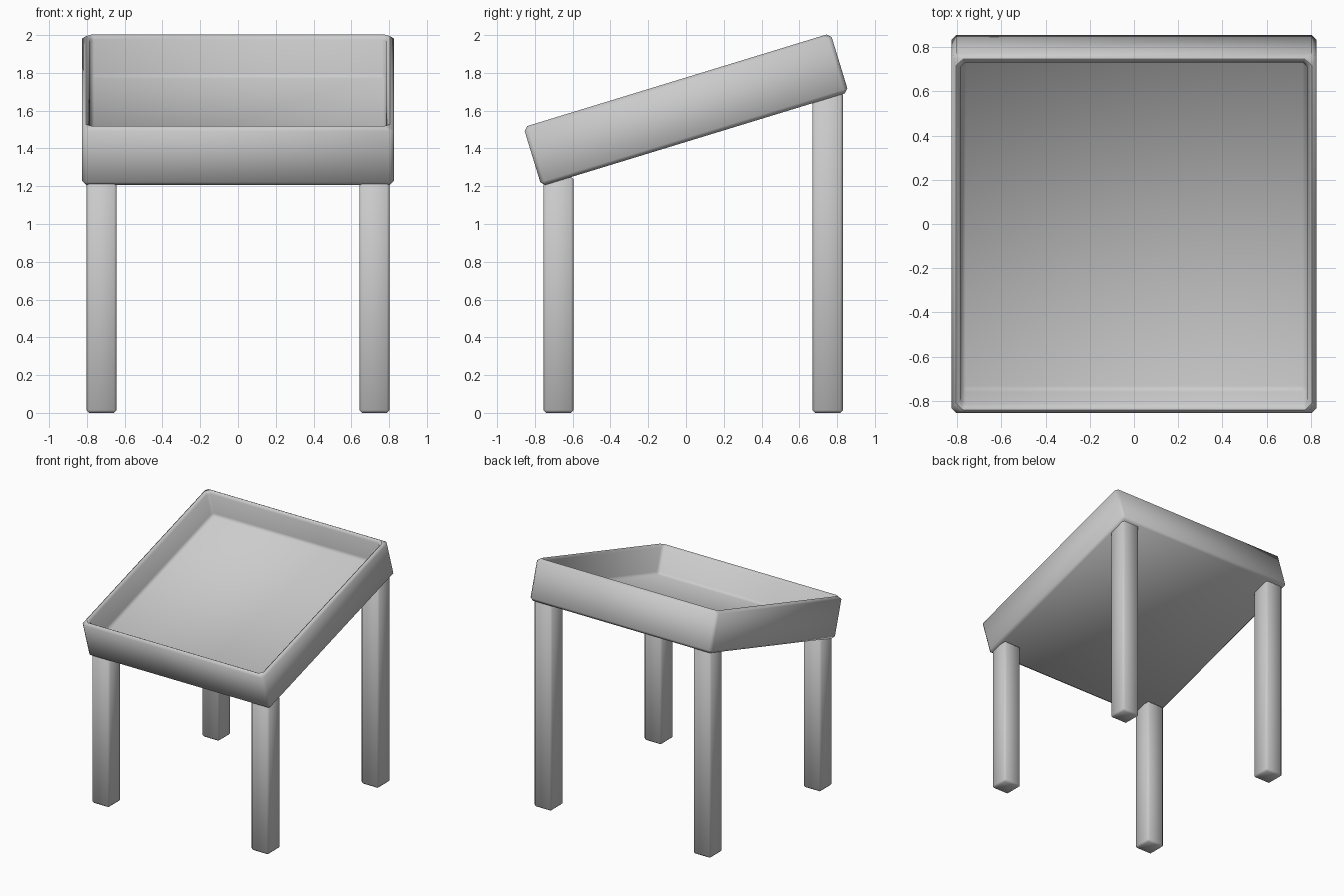
import bpy, bmesh, math
from mathutils import Matrix

if "Cube" in bpy.data.objects:
    bpy.data.objects.remove(bpy.data.objects["Cube"])


def finish(name, bm, bevel):
    """Chamfer all edges of the mesh and make a smooth shaded object from it."""
    bmesh.ops.bevel(bm, geom=bm.edges[:], offset=bevel, segments=1,
                    affect='EDGES', clamp_overlap=True)
    bmesh.ops.recalc_face_normals(bm, faces=bm.faces[:])
    for f in bm.faces:
        f.smooth = True
    mesh = bpy.data.meshes.new(name)
    bm.to_mesh(mesh)
    bm.free()
    obj = bpy.data.objects.new(name, mesh)
    bpy.context.collection.objects.link(obj)
    return obj


def box(size):
    bm = bmesh.new()
    bmesh.ops.create_cube(bm, size=1)
    bmesh.ops.scale(bm, vec=size, verts=bm.verts[:])
    return bm


# Tilted tray: a box with its top inset and pushed down
bm = box((1.65, 1.70, 0.326))
top = max(bm.faces, key=lambda f: f.calc_center_median().z)
bmesh.ops.inset_region(bm, faces=[top], thickness=0.06)
inner = bmesh.ops.extrude_discrete_faces(bm, faces=[top])['faces'][0]
bmesh.ops.translate(bm, vec=(0, 0, -0.23), verts=inner.verts[:])
tray = finish("tray", bm, 0.025)
tray.matrix_world = (Matrix.Translation((0, 0, 1.605))
                     @ Matrix.Rotation(math.radians(17), 4, 'X'))

# Legs: short pair in front, tall pair behind
for row, y, height in (("front", -0.675, 1.25), ("back", 0.75, 1.70)):
    for side, x in (("left", -0.722), ("right", 0.722)):
        leg = finish(f"{row}_{side}_leg", box((0.16, 0.16, height)), 0.014)
        leg.location = (x, y, height / 2)
